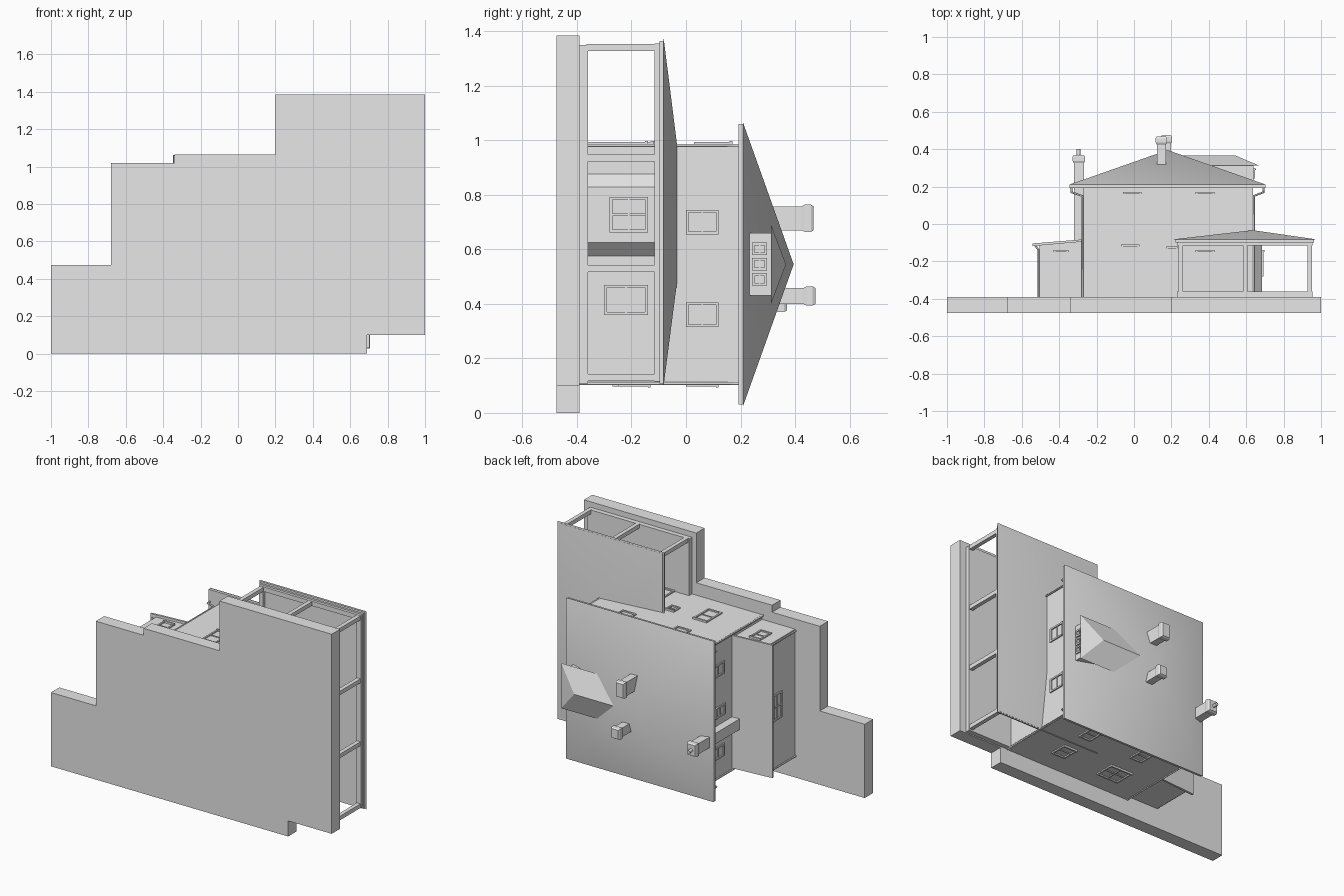
import bpy, bmesh
from mathutils import Vector

cube = bpy.data.objects.get("Cube")
if cube:
    bpy.data.objects.remove(cube, do_unlink=True)

mat = bpy.data.materials.new("plain grey")
mat.use_nodes = True
mat.diffuse_color = (0.8, 0.8, 0.8, 1)
mat.node_tree.nodes["Principled BSDF"].inputs["Base Color"].default_value = (0.8, 0.8, 0.8, 1)


def finish(name, bm, smooth=False):
    bmesh.ops.recalc_face_normals(bm, faces=bm.faces)
    me = bpy.data.meshes.new(name)
    bm.to_mesh(me)
    bm.free()
    me.materials.append(mat)
    ob = bpy.data.objects.new(name, me)
    bpy.context.collection.objects.link(ob)
    if smooth:
        bpy.context.view_layer.objects.active = ob
        ob.select_set(True)
        bpy.ops.object.shade_smooth_by_angle(angle=0.52)
        ob.select_set(False)
    return ob


def add_box(bm, a, b):
    r = bmesh.ops.create_cube(bm, size=1)
    for v in r["verts"]:
        v.co = Vector([(a[i] + b[i]) / 2 + v.co[i] * (b[i] - a[i]) for i in range(3)])


def box(name, x, y, z):
    bm = bmesh.new()
    add_box(bm, (x[0], y[0], z[0]), (x[1], y[1], z[1]))
    return finish(name, bm)


def prism(name, outline, axis, lo, hi):
    """Extrude a flat outline along one axis."""
    bm = bmesh.new()

    def at(p, h):
        c = list(p)
        c.insert(axis, h)
        return bm.verts.new(c)
    f = bm.faces.new([at(p, lo) for p in outline])
    top = bmesh.ops.extrude_face_region(bm, geom=[f])["geom"]
    for v in top:
        if isinstance(v, bmesh.types.BMVert):
            v.co[axis] = hi
    return finish(name, bm)


def hip_roof(name, x, z, eave, ridge):
    """Hull of a rectangular eave and its ridge points."""
    bm = bmesh.new()
    for px in x:
        for pz in z:
            bm.verts.new((px, eave, pz))
    for p in ridge:
        bm.verts.new(p)
    bmesh.ops.convex_hull(bm, input=bm.verts)
    bmesh.ops.dissolve_limit(bm, angle_limit=0.01, verts=bm.verts, edges=bm.edges)
    return finish(name, bm, True)


def pipe(name, pts, r=0.006):
    cu = bpy.data.curves.new(name, "CURVE")
    cu.dimensions = "3D"
    cu.bevel_depth = r
    cu.bevel_resolution = 1
    cu.use_fill_caps = True
    s = cu.splines.new("POLY")
    s.points.add(len(pts) - 1)
    for q, p in zip(s.points, pts):
        q.co = (*p, 1)
    cu.materials.append(mat)
    ob = bpy.data.objects.new(name, cu)
    bpy.context.collection.objects.link(ob)


def window(name, axis, wall, out, u, y, w, h, panes=1):
    """Raised frame and glazing bars; axis is the wall normal, u runs along the wall."""
    bm = bmesh.new()
    t = 0.01

    def bar(u0, u1, y0, y1, depth):
        p, q = sorted((wall - out * 0.004, wall + out * depth))
        if axis == "z":
            add_box(bm, (u0, y0, p), (u1, y1, q))
        else:
            add_box(bm, (p, y0, u0), (q, y1, u1))
    l, r, b, top = u - w / 2, u + w / 2, y - h / 2, y + h / 2
    bar(l, l + t, b, top, 0.008)
    bar(r - t, r, b, top, 0.008)
    bar(l, r, b, b + t, 0.008)
    bar(l, r, top - t, top, 0.012)
    bar(l, r, y - 0.003, y + 0.003, 0.005)
    for i in range(1, panes):
        c = l + w * i / panes
        bar(c - 0.004, c + 0.004, b, top, 0.006)
    finish(name, bm)


# Stepped ground slab
prism("ground_slab", [(-1, 0), (0.69, 0), (0.69, 0.1), (1, 0.1), (1, 1.385), (0.2, 1.385),
                      (0.2, 1.065), (-0.34, 1.065), (-0.34, 1.02), (-0.68, 1.02),
                      (-0.68, 0.475), (-1, 0.475)], 1, -0.475, -0.39)

# Main house body and roof
box("main_walls", (-0.27, 0.635), (-0.39, 0.2), (0.105, 0.985))
box("roof_fascia", (-0.345, 0.703), (0.192, 0.21), (0.03, 1.06))
hip_roof("main_roof", (-0.348, 0.706), (0.027, 1.063), 0.21, [(0.18, 0.395, 0.545)])

# Dormer
box("dormer_walls", (0.3, 0.64), (0.22, 0.312), (0.43, 0.66))
hip_roof("dormer_roof", (0.2, 0.67), (0.4, 0.69), 0.312, [(0.54, 0.367, 0.545), (0.22, 0.367, 0.545)])
for i in range(3):
    window("dormer_window", "x", 0.64, 1, 0.49 + i * 0.056, 0.27, 0.046, 0.056)


# Chimneys with flared caps
def chimney(name, x, z, lo, hi):
    box(name, x, (lo, hi - 0.04), z)
    bm = bmesh.new()
    for y, g in ((hi - 0.045, 0), (hi - 0.033, 0.006), (hi - 0.01, 0.006), (hi, 0)):
        for px in (x[0] - g, x[1] + g):
            for pz in (z[0] - g, z[1] + g):
                bm.verts.new((px, y, pz))
    bmesh.ops.convex_hull(bm, input=bm.verts)
    finish(name + "_cap", bm)


chimney("upper_chimney", (0.122, 0.17), (0.67, 0.758), 0.25, 0.468)
chimney("lower_chimney", (0.15, 0.198), (0.4, 0.458), 0.3, 0.475)
chimney("outer_chimney", (-0.322, -0.268), (0.376, 0.445), -0.39, 0.37)
pipe("chimney_pot", [(-0.297, 0.36, 0.41), (-0.297, 0.4, 0.41)], 0.011)

# Side wing with lean-to roof
prism("wing_walls", [(-0.505, -0.39), (-0.27, -0.39), (-0.27, -0.09), (-0.505, -0.108)], 2, 0.13, 0.955)
prism("wing_roof", [(-0.542, -0.118), (-0.27, -0.094), (-0.27, -0.082), (-0.542, -0.104)], 2, 0.115, 0.97)

# Porch deck, posts, beams and roof
box("porch_deck", (0.23, 0.955), (-0.39, -0.36), (0.107, 1.35))
box("porch_fascia", (0.222, 0.962), (-0.098, -0.08), (0.107, 1.365))
hip_roof("porch_roof", (0.21, 0.972), (0.1, 1.375), -0.082,
         [(0.635, -0.033, 0.48), (0.635, -0.033, 0.985)])
box("porch_side_beam", (0.925, 0.955), (-0.115, -0.096), (0.115, 1.355))
box("porch_end_beam", (0.23, 0.955), (-0.115, -0.096), (1.325, 1.355))
box("porch_return_beam", (0.23, 0.26), (-0.115, -0.096), (0.985, 1.355))
for x, z in [(0.94, 1.34), (0.94, 0.935), (0.94, 0.53), (0.94, 0.13), (0.595, 1.34), (0.25, 1.34)]:
    box("porch_post", (x - 0.013, x + 0.013), (-0.365, -0.1), (z - 0.013, z + 0.013))

# Bay beside the porch
prism("porch_bay", [(0.62, 0.575), (0.635, 0.575), (0.685, 0.625), (0.685, 0.828),
                    (0.635, 0.877), (0.62, 0.877)], 1, -0.37, -0.09)
window("bay_window", "x", 0.685, 1, 0.727, -0.21, 0.13, 0.14, 2)

# Windows on the two long walls
for x in (-0.01, 0.38):
    window("upper_window", "z", 0.985, 1, x, 0.1, 0.1, 0.14)
    window("rear_upper_window", "z", 0.105, -1, x, 0.06, 0.09, 0.12)
window("lower_window", "z", 0.985, 1, -0.02, -0.19, 0.1, 0.16)
window("small_window", "z", 0.985, 1, 0.203, -0.155, 0.065, 0.07)
window("porch_door", "z", 0.985, 1, 0.38, -0.25, 0.1, 0.22)
window("rear_wide_window", "z", 0.105, -1, -0.02, -0.2, 0.16, 0.14, 2)
window("rear_lower_window", "z", 0.105, -1, 0.37, -0.19, 0.1, 0.12)

# Windows on the end walls and wing
for z in (0.8, 0.27):
    window("end_window", "x", -0.27, -1, z, 0.06, 0.08, 0.12)
window("end_middle_window", "x", -0.27, -1, 0.53, 0.04, 0.07, 0.1)
for z in (0.7, 0.36):
    window("porch_side_window", "x", 0.635, 1, z, 0.06, 0.09, 0.12)
window("porch_wall_window", "x", 0.635, 1, 0.415, -0.22, 0.11, 0.16)
window("wing_wide_window", "x", -0.505, -1, 0.53, -0.2, 0.17, 0.1, 2)
window("wing_window", "z", 0.955, 1, -0.39, -0.2, 0.08, 0.12)

# Downpipes bending out to the eaves
for wall, eave in ((-0.276, -0.335), (0.641, 0.692)):
    for z in (0.108, 0.982):
        pipe("downpipe", [(wall, -0.39, z), (wall, 0.15, z), (eave, 0.17, z), (eave, 0.195, z)])
for z in (0.14, 0.945):
    pipe("wing_downpipe", [(-0.51, -0.39, z), (-0.51, -0.14, z), (-0.53, -0.112, z)], 0.005)
